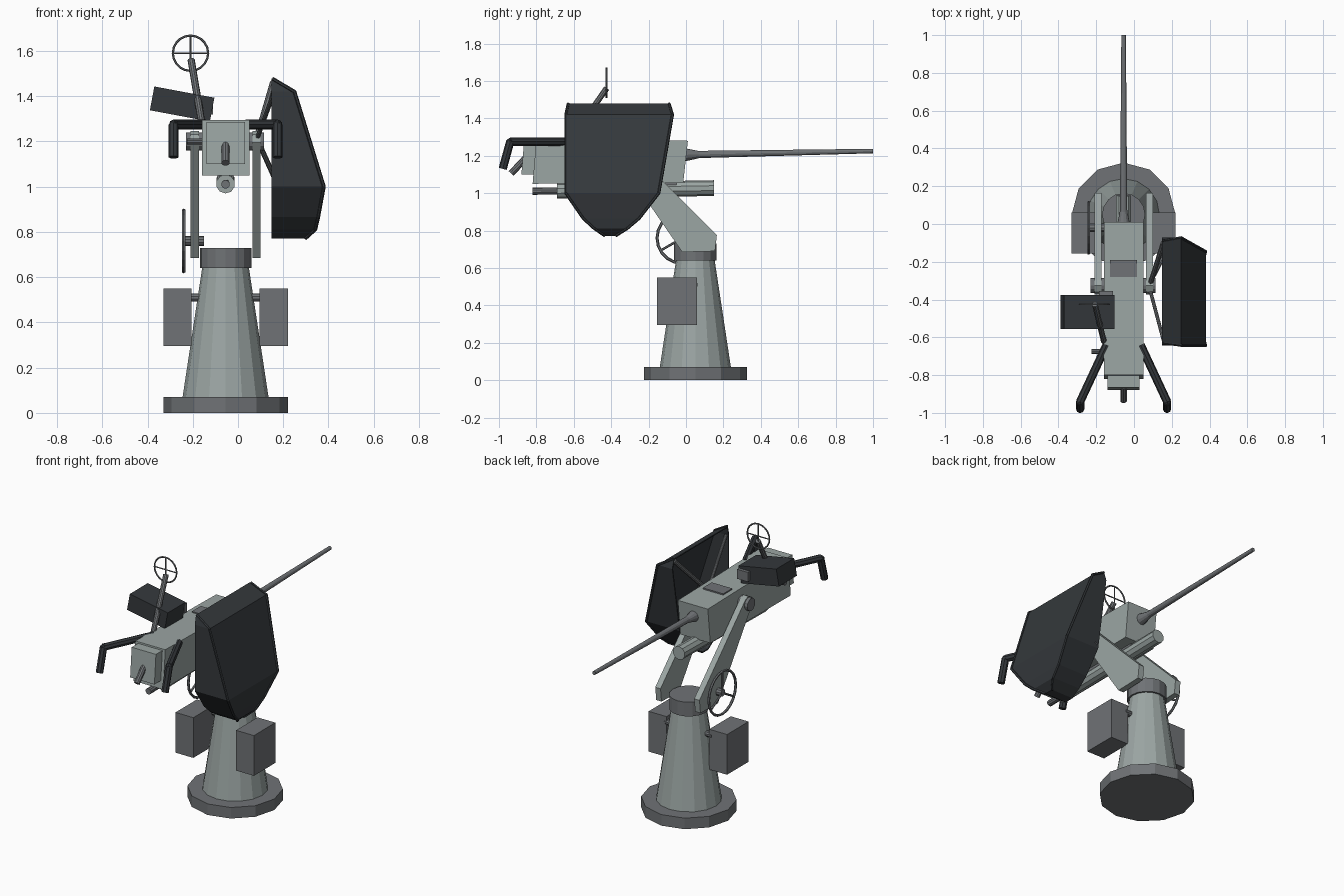
import bpy, bmesh, math
from mathutils import Vector, Matrix

if "Cube" in bpy.data.objects:
    bpy.data.objects.remove(bpy.data.objects["Cube"])

CX, CY = -0.055, 0.05          # gun centre line, pedestal centre


def material(name, rgb):
    m = bpy.data.materials.new(name)
    m.diffuse_color = (*rgb, 1)
    m.use_nodes = True
    m.node_tree.nodes["Principled BSDF"].inputs["Base Color"].default_value = m.diffuse_color
    return m


LIGHT = material("light_grey", (0.33, 0.38, 0.37))
MID = material("mid_grey", (0.16, 0.17, 0.18))
DARK = material("dark_cloth", (0.035, 0.04, 0.045))


def finish(name, bm, mat):
    bmesh.ops.recalc_face_normals(bm, faces=bm.faces)
    me = bpy.data.meshes.new(name)
    bm.to_mesh(me)
    bm.free()
    me.materials.append(mat)
    ob = bpy.data.objects.new(name, me)
    bpy.context.collection.objects.link(ob)
    return ob


def add_rod(bm, a, b, r1, r2=None, n=10):
    a, b = Vector(a), Vector(b)
    d = b - a
    mat = Matrix.Translation((a + b) / 2) @ d.to_track_quat('Z', 'Y').to_matrix().to_4x4()
    bmesh.ops.create_cone(bm, cap_ends=True, segments=n, radius1=r1,
                          radius2=r1 if r2 is None else r2, depth=d.length, matrix=mat)


def rod(name, a, b, r1, r2=None, n=10, mat=MID):
    bm = bmesh.new()
    add_rod(bm, a, b, r1, r2, n)
    return finish(name, bm, mat)


def path(name, pts, r, mat, n=8):
    # chain of rods with ball joints
    bm = bmesh.new()
    for a, b in zip(pts, pts[1:]):
        add_rod(bm, a, b, r, n=n)
    for p in pts[1:-1]:
        bmesh.ops.create_icosphere(bm, subdivisions=1, radius=r, matrix=Matrix.Translation(p))
    return finish(name, bm, mat)


def box(name, lo, hi, mat, tilt=0):
    lo, hi = Vector(lo), Vector(hi)
    bm = bmesh.new()
    bmesh.ops.create_cube(bm, size=1, matrix=Matrix.Translation((lo + hi) / 2)
                          @ Matrix.Rotation(tilt, 4, 'Y') @ Matrix.Diagonal((*(hi - lo), 1)))
    return finish(name, bm, mat)


def slab(name, profile, x0, x1, mat):
    # (y, z) profile extruded along x
    bm = bmesh.new()
    f = bm.faces.new([bm.verts.new((x0, y, z)) for y, z in profile])
    new = bmesh.ops.extrude_face_region(bm, geom=[f])["geom"]
    bmesh.ops.translate(bm, vec=(x1 - x0, 0, 0),
                        verts=[v for v in new if isinstance(v, bmesh.types.BMVert)])
    return finish(name, bm, mat)


def ring(name, c, radius, minor, axis, spokes, mat):
    # torus facing along axis, with spokes
    rot = Vector(axis).to_track_quat('Z', 'Y').to_matrix()
    c = Vector(c)
    bm = bmesh.new()
    n, k = 20, 6
    rows = []
    for i in range(n):
        a = 2 * math.pi * i / n
        u = Vector((math.cos(a), math.sin(a), 0))
        rows.append([bm.verts.new(c + rot @ (u * (radius + minor * math.cos(2 * math.pi * j / k))
                     + Vector((0, 0, minor * math.sin(2 * math.pi * j / k))))) for j in range(k)])
    for i in range(n):
        p, q = rows[i], rows[(i + 1) % n]
        for j in range(k):
            bm.faces.new((p[j], q[j], q[(j + 1) % k], p[(j + 1) % k]))
    for i in range(spokes):
        a = 2 * math.pi * i / spokes + math.pi / 2
        add_rod(bm, c, c + rot @ Vector((math.cos(a), math.sin(a), 0)) * radius, minor * 0.8, n=6)
    return finish(name, bm, mat)


# Pedestal
rod("base_plate", (CX, CY, 0), (CX, CY, 0.07), 0.275, n=12)
rod("pedestal_column", (CX, CY, 0.07), (CX, CY, 0.65), 0.19, 0.102, 16, LIGHT)
rod("pedestal_collar", (CX, CY, 0.64), (CX, CY, 0.73), 0.114, n=16)

# Side boxes on a cross rod
rod("box_cross_rod", (-0.22, 0.045, 0.51), (0.11, 0.045, 0.51), 0.018)
for side, x in (("left", -0.33), ("right", 0.095)):
    box(side + "_pedestal_box", (x, -0.155, 0.295), (x + 0.125, 0.06, 0.55), MID)

# Cradle arms and pivot
arm = [(-0.02, 0.685), (0.155, 0.69), (0.165, 0.775), (-0.295, 1.235), (-0.325, 1.247),
       (-0.36, 1.23), (-0.372, 1.195)]
for side, x in (("left", -0.21), ("right", 0.063)):
    slab(side + "_cradle_arm", arm, x, x + 0.037, LIGHT)
rod("cradle_pivot", (-0.23, -0.325, 1.20), (0.115, -0.325, 1.20), 0.04, n=12)

# Elevation handwheel
ring("handwheel", (-0.24, -0.02, 0.76), 0.135, 0.008, (1, 0, 0), 3, MID)
rod("handwheel_shaft", (-0.245, -0.02, 0.76), (-0.15, -0.02, 0.76), 0.023)

# Gun body
slab("receiver", [(-0.82, 1.05), (-0.015, 1.055), (0.01, 1.28), (-0.80, 1.295)],
     -0.16, 0.05, LIGHT)
slab("receiver_back_plate", [(-0.88, 1.10), (-0.80, 1.10), (-0.80, 1.285), (-0.865, 1.285)],
     -0.14, 0.03, LIGHT)
box("top_cover_patch", (-0.128, -0.28, 1.275), (0.015, -0.19, 1.292), MID)
rod("charging_knob", (-0.225, -0.675, 1.20), (-0.15, -0.675, 1.20), 0.014)
rod("rear_trigger", (CX, -0.86, 1.185), (CX, -0.935, 1.105), 0.018)
rod("barrel", (CX, -0.02, 1.205), (CX, 1.0, 1.225), 0.02, 0.012, 12)
rod("barrel_root", (CX, -0.01, 1.205), (CX, 0.07, 1.206), 0.036, 0.019, 12)

# Recoil tube under the receiver
rod("recoil_tube", (CX, -0.69, 1.012), (CX, 0.15, 1.027), 0.042, n=10, mat=LIGHT)
rod("recoil_rod", (CX, -0.82, 1.01), (CX, -0.68, 1.012), 0.019)
box("recoil_bracket", (-0.09, -0.60, 1.02), (-0.02, -0.05, 1.07), MID)

# Hand grips
for side, s in (("left", -1), ("right", 1)):
    path(side + "_hand_grip", [(CX + s * 0.09, -0.64, 1.275), (CX + s * 0.23, -0.94, 1.275),
                               (CX + s * 0.23, -0.98, 1.13)], 0.022, DARK)

# Sight
rod("sight_post", (-0.16, -0.62, 1.28), (-0.207, -0.425, 1.56), 0.016)
ring("ring_sight", (-0.21, -0.425, 1.59), 0.078, 0.005, (0, 1, 0), 4, MID)
rod("sight_foot", (-0.13, -0.47, 1.27), (-0.185, -0.45, 1.38), 0.015)

# Ammunition box
box("ammo_box", (-0.382, -0.555, 1.312), (-0.112, -0.375, 1.419), DARK, math.radians(10.6))
box("ammo_box_catch", (-0.185, -0.38, 1.32), (-0.11, -0.355, 1.38), MID)

# Casing bag, open towards the gun: (z, outer x, front y, rear y)
XIN = 0.147
levels = [(1.478, 0.152, -0.63, -0.09), (1.42, 0.25, -0.643, -0.072), (1.0, 0.38, -0.643, -0.145),
          (0.865, 0.355, -0.55, -0.25), (0.81, 0.342, -0.49, -0.315), (0.772, 0.30, -0.435, -0.375)]
bm = bmesh.new()
rows = [[bm.verts.new(p) for p in ((XIN, y0, z), (x, y0, z), (x, y1, z), (XIN, y1, z))]
        for z, x, y0, y1 in levels]
for p, q in zip(rows, rows[1:]):
    for j in range(3):
        bm.faces.new((p[j], p[j + 1], q[j + 1], q[j]))
bm.faces.new(rows[0])
bm.faces.new(rows[-1])
bag = finish("casing_bag", bm, DARK)
mod = bag.modifiers.new("thickness", 'SOLIDIFY')
mod.thickness = 0.008

# Bag piping and struts
for end, k in (("front", 2), ("rear", 3)):
    path(end + "_bag_piping", [(l[1], l[k], l[0]) for l in levels], 0.008, DARK, 6)
rod("upper_bag_strut", (0.085, -0.32, 1.22), (0.155, -0.10, 1.46), 0.014)
rod("lower_bag_strut", (0.08, -0.32, 1.22), (0.17, -0.145, 1.02), 0.012)
rod("front_bag_strut", (0.08, -0.33, 1.20), (0.16, -0.63, 1.42), 0.010)
